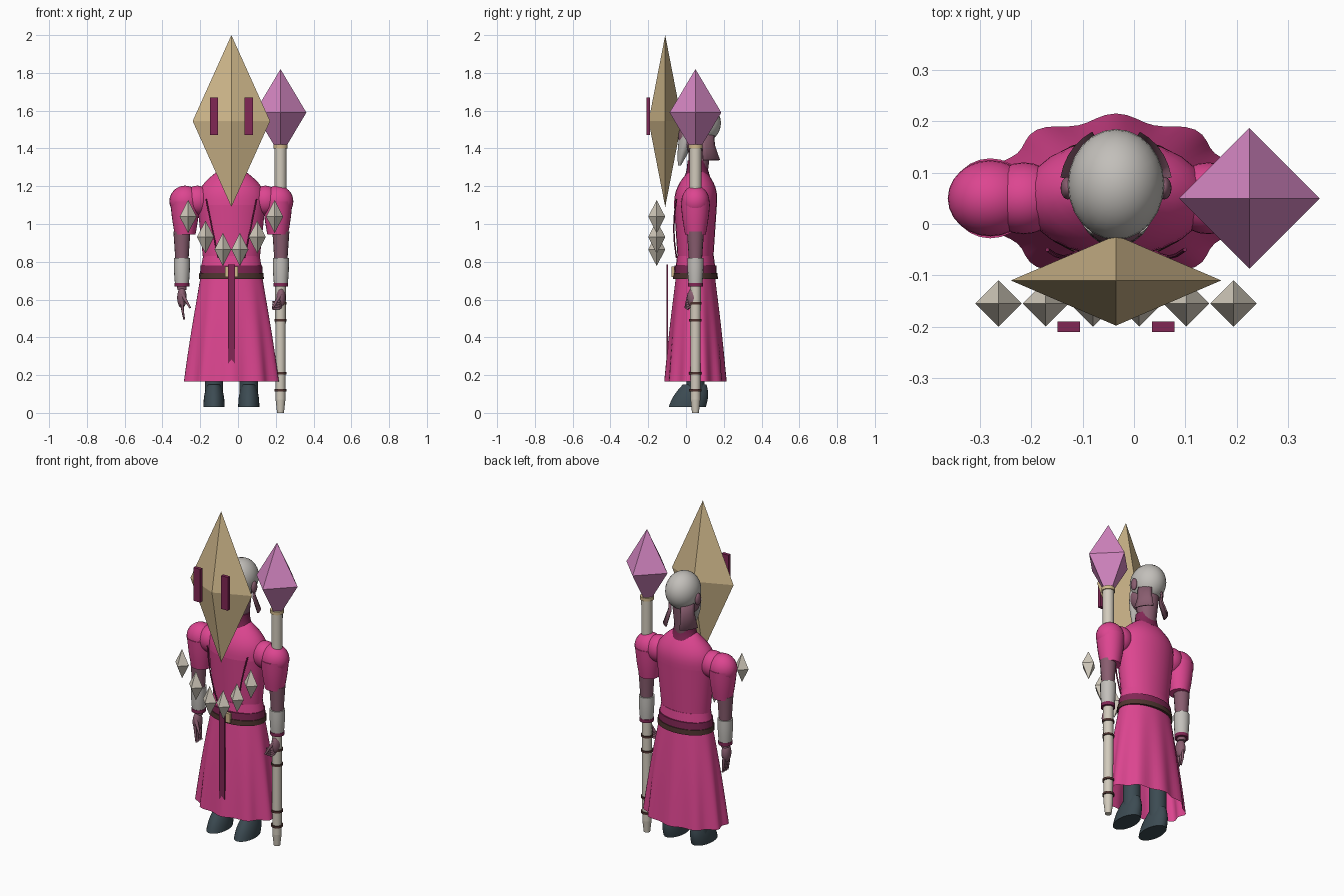
import bpy, bmesh
from math import sin, cos, pi, radians
from mathutils import Vector

if "Cube" in bpy.data.objects:
    bpy.data.objects.remove(bpy.data.objects["Cube"])

# Shared axes: body centre line, body depth centre, staff position
CENTRE = -.035
DEPTH = .05
STAFF = .225


def material(name, red, green, blue):
    mat = bpy.data.materials.new(name)
    mat.use_nodes = True
    colour = (red, green, blue, 1)
    mat.diffuse_color = colour
    shader = next(node for node in mat.node_tree.nodes if node.type == "BSDF_PRINCIPLED")
    shader.inputs["Base Color"].default_value = colour
    return mat


magenta = material("magenta cloth", .72, .06, .28)
wine = material("wine cloth", .22, .02, .09)
tan = material("tan gold", .63, .48, .26)
pink = material("pink crystal", .66, .24, .54)
bone = material("bone", .64, .59, .5)
grey = material("pale grey", .54, .52, .49)
skin = material("mauve skin", .25, .11, .16)
slate = material("slate leather", .045, .07, .085)
brown = material("brown leather", .08, .035, .03)


def finish(name, mat, bm, smooth=True):
    bmesh.ops.recalc_face_normals(bm, faces=bm.faces)
    mesh = bpy.data.meshes.new(name)
    bm.to_mesh(mesh)
    bm.free()
    mesh.materials.append(mat)
    if smooth:
        for face in mesh.polygons:
            face.use_smooth = True
        mesh.set_sharp_from_angle(angle=radians(45))
    obj = bpy.data.objects.new(name, mesh)
    bpy.context.collection.objects.link(obj)
    return obj


def join_rings(name, mat, rings, caps=True):
    """Bridge closed rings of points into one surface."""
    bm = bmesh.new()
    loops = [[bm.verts.new(point) for point in ring] for ring in rings]
    for low, high in zip(loops, loops[1:]):
        for i in range(len(low)):
            bm.faces.new((low[i - 1], low[i], high[i], high[i - 1]))
    if caps:
        bm.faces.new(loops[0])
        bm.faces.new(loops[-1])
    return finish(name, mat, bm)


def loft(name, mat, x, y, low, high, bottom, top, bulge=0, flat=1, lean=0,
         pleats=0, sides=24, steps=8, caps=True):
    """Upright form: radius runs from bottom to top, swelling by bulge."""
    rings = []
    for step in range(steps + 1):
        t = step / steps
        radius = bottom + (top - bottom) * t + bulge * sin(pi * t)
        ring = []
        for i in range(sides):
            angle = 2 * pi * i / sides
            r = radius * (1 + pleats * (1 - t) * cos(10 * (angle - pi / 2)))
            ring.append((x + r * cos(angle), y + lean * t + flat * r * sin(angle),
                         low + (high - low) * t))
        rings.append(ring)
    return join_rings(name, mat, rings, caps)


def tube(name, mat, points, start, end, sides=8):
    """Tapered tube through a path."""
    path = [Vector(point) for point in points]
    last = len(path) - 1
    rings = []
    for i, point in enumerate(path):
        along = path[min(i + 1, last)] - path[max(i - 1, 0)]
        across = along.cross(Vector((.3, 1, .1))).normalized()
        other = along.normalized().cross(across)
        radius = start + (end - start) * i / last
        turns = [2 * pi * k / sides for k in range(sides)]
        rings.append([point + radius * (cos(a) * across + sin(a) * other) for a in turns])
    return join_rings(name, mat, rings)


def place(name, mat, bm, centre, size, smooth):
    bmesh.ops.scale(bm, vec=size, verts=bm.verts)
    bmesh.ops.translate(bm, vec=centre, verts=bm.verts)
    return finish(name, mat, bm, smooth)


def box(name, mat, centre, size):
    bm = bmesh.new()
    bmesh.ops.create_cube(bm, size=1)
    return place(name, mat, bm, centre, size, False)


def ball(name, mat, centre, radii):
    bm = bmesh.new()
    bmesh.ops.create_uvsphere(bm, u_segments=24, v_segments=16, radius=1)
    return place(name, mat, bm, centre, radii, True)


def crystal(name, mat, centre, radii):
    bm = bmesh.new()
    tips = [bm.verts.new((0, 0, z)) for z in (-1, 1)]
    ring = [bm.verts.new((cos(i * pi / 2), sin(i * pi / 2), 0)) for i in range(4)]
    for i in range(4):
        for tip in tips:
            bm.faces.new((ring[i - 1], ring[i], tip))
    return place(name, mat, bm, centre, radii, False)


def neck_flap(name, sign):
    """Flared flap hanging behind one ear."""
    bm = bmesh.new()
    columns = []
    for i in range(6):
        angle = radians(10 + 11 * i)
        columns.append([bm.verts.new((CENTRE + sign * r * cos(angle), .07 + r * 1.1 * sin(angle), z))
                        for r, z in ((.08, 1.5), (.083, 1.42), (.11, 1.34))])
    for left, right in zip(columns, columns[1:]):
        for k in range(2):
            bm.faces.new((left[k], right[k], right[k + 1], left[k + 1]))
    flap = finish(name, skin, bm)
    flap.modifiers.new("thickness", "SOLIDIFY").thickness = .008


# Floating mask
crystal("mask", tan, (CENTRE, -.11, 1.545), (.205, .088, .455))

# Staff with rings and crystal head
loft("staff_tip", bone, STAFF, DEPTH, 0, .07, .018, .026, sides=16)
loft("staff", bone, STAFF, DEPTH, .07, 1.42, .026, .032, sides=16)
loft("staff_collar", tan, STAFF, DEPTH, 1.4, 1.42, .038, .038, steps=1)
for height in (.12, .21, .49, .58):
    loft("staff_ring", brown, STAFF, DEPTH, height - .006, height + .006, .033, .033, steps=1)
crystal("staff_crystal", pink, (STAFF, DEPTH, 1.59), (.137, .137, .23))

# Pleated skirt, torso and collar
loft("skirt", magenta, CENTRE, DEPTH, .165, .74, .25, .16, bulge=.006, flat=.63,
     pleats=.05, sides=80, caps=False)
loft("torso", magenta, CENTRE, DEPTH, .74, 1.1, .142, .18, flat=.63)
loft("shoulders", magenta, CENTRE, DEPTH, 1.1, 1.29, .18, .06, bulge=.04, flat=.63, lean=.01)
loft("collar", wine, CENTRE, .06, 1.25, 1.335, .08, .062, bulge=-.005, flat=.85)

# Waist: upper band, sash, belt and buckle
loft("waist_band", magenta, CENTRE, DEPTH, .775, .83, .16, .15, flat=.65)
loft("waist_sash", wine, CENTRE, DEPTH, .735, .78, .166, .163, flat=.68)
loft("belt", brown, CENTRE, DEPTH, .71, .74, .172, .17, flat=.69)
box("buckle", tan, (CENTRE, -.068, .747), (.068, .016, .055))
box("hanging_sash", wine, (CENTRE, -.1, .475), (.038, .008, .62))

# Neck, head and beard
loft("neck", skin, CENTRE, .065, 1.27, 1.48, .05, .065, lean=.01)
ball("skull", grey, (CENTRE, .077, 1.535), (.094, .108, .108))
ball("jaw", skin, (CENTRE, .03, 1.46), (.07, .072, .085))
loft("beard", grey, CENTRE, -.035, 1.31, 1.49, .012, .07, bulge=.01, flat=.65, lean=.05)

# Everything that comes in pairs
for side, sign in (("right", -1), ("left", 1)):
    box(side + "_mask_slit", wine, (CENTRE + sign * .092, -.2, 1.57), (.044, .02, .2))
    for i in range(3):
        crystal(side + "_floating_shard", bone,
                (CENTRE + sign * (.045 + .092 * i), -.155, .865 + .045 * i + .021 * i * i),
                (.045, .045, .088))

    neck_flap(side + "_neck_flap", sign)
    ball(side + "_ear", skin, (CENTRE + sign * .094, .07, 1.5), (.014, .022, .036))

    # Puffed sleeve, forearm and cuff
    shoulder = CENTRE + sign * .245
    wrist = CENTRE + sign * .262
    ball(side + "_puff", magenta, (shoulder, DEPTH, 1.12), (.083, .074, .083))
    ball(side + "_shoulder", magenta, (CENTRE + sign * .18, DEPTH, 1.125), (.075, .07, .078))
    loft(side + "_sleeve", magenta, shoulder, DEPTH, .945, 1.12, .055, .078, bulge=.003)
    loft(side + "_forearm", skin, wrist, DEPTH, .65, .96, .024, .045, sides=16)
    loft(side + "_cuff", grey, wrist, DEPTH, .685, .82, .037, .043, bulge=.002, sides=16)
    loft(side + "_cuff_trim", wine, wrist, DEPTH, .668, .688, .039, .039, steps=1)

    # Hand: hanging on the right, curled about the staff on the left
    ball(side + "_palm", skin, (wrist, .04, .61), (.025, .032, .055))
    for i in range(4):
        if sign < 0:
            knuckle = Vector((wrist, .015 + .016 * i, .59))
            bends = ((.004, 0, -.05), (.012, -.004, -.095))
        else:
            knuckle = Vector((wrist, .03, .6 - .012 * i))
            bends = ((-.008, -.025, -.01), (-.045, -.02, -.014))
        tube(side + "_finger", skin, [knuckle] + [knuckle + Vector(b) for b in bends], .009, .005)
    tube(side + "_thumb", skin, [(wrist - sign * .022 * i, .02 - .012 * i, .63 - .037 * i)
                                 for i in range(3)], .012, .005)

    # Robe seam cord
    tube(side + "_seam", wine, [(CENTRE + sign * (.07 + .016 * i), -.05 - .015 * sin(pi * i / 4),
                                 .82 + .078 * i) for i in range(5)], .004, .004)

    # Boot
    ankle = CENTRE + sign * .092
    loft(side + "_foot", slate, ankle, .006, .03, .15, .056, .036, bulge=.006, flat=1.75, lean=.04)
    loft(side + "_boot_shaft", slate, ankle, DEPTH, .08, .32, .048, .048)
